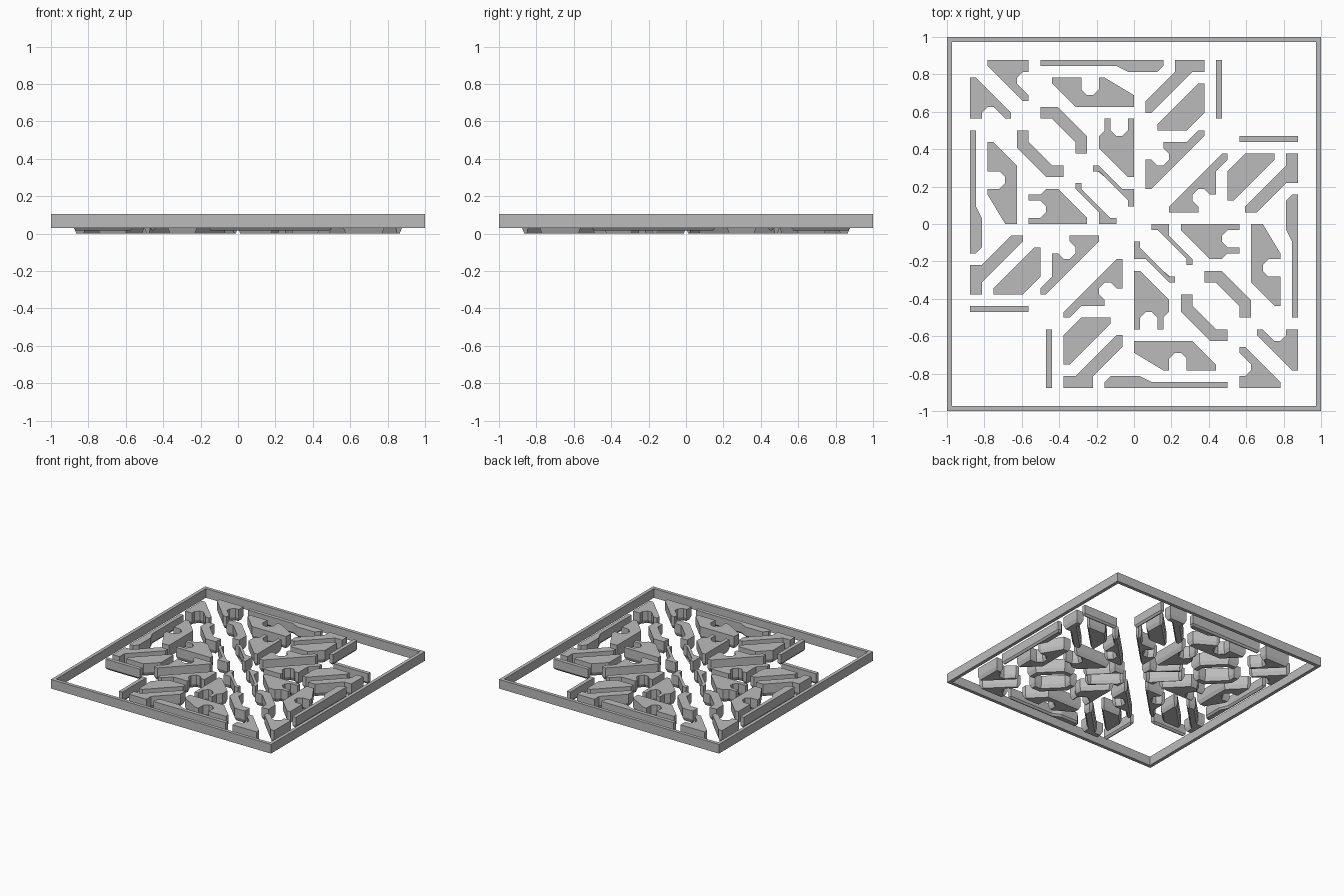
import bpy
import bmesh
from mathutils import Vector

if "Cube" in bpy.data.objects:
    bpy.data.objects.remove(bpy.data.objects["Cube"])

UNIT = 0.0313           # plan grid step
TOP, SHOULDER = 0.103, 0.03

grey = bpy.data.materials.new("grey")
grey.diffuse_color = (0.5, 0.5, 0.5, 1)
grey.use_nodes = True
grey.node_tree.nodes["Principled BSDF"].inputs["Base Color"].default_value = grey.diffuse_color


def finish(bm, name):
    bmesh.ops.recalc_face_normals(bm, faces=bm.faces)
    mesh = bpy.data.meshes.new(name)
    bm.to_mesh(mesh)
    bm.free()
    mesh.materials.append(grey)
    obj = bpy.data.objects.new(name, mesh)
    bpy.context.collection.objects.link(obj)
    return obj


def inset(points, d):
    """Mitred inward offset of a closed outline."""
    n = len(points)
    area = sum(points[i - 1].cross(points[i]) for i in range(n))
    sign = 1 if area > 0 else -1
    result = []
    for i, p in enumerate(points):
        a = (p - points[i - 1]).normalized()
        b = (points[(i + 1) % n] - p).normalized()
        na, nb = Vector((-a.y, a.x)) * sign, Vector((-b.y, b.x)) * sign
        result.append(p + (na + nb) * d / (1 + na.dot(nb)))
    return result


def piece(name, *outline, bottom=0.0):
    """Tile with a tapered underside, repeated across both diagonals."""
    pts = [Vector(p) * UNIT for p in outline]
    low = inset(pts, 0.012)
    n = len(pts)
    bm = bmesh.new()
    for place in (lambda x, y: (x, y), lambda x, y: (-y, -x),
                  lambda x, y: (y, x), lambda x, y: (-x, -y)):
        rings = [[bm.verts.new((*place(p.x, p.y), z)) for p in ring]
                 for ring, z in ((low, bottom), (pts, SHOULDER), (pts, TOP))]
        bm.faces.new(rings[0])
        bm.faces.new(rings[2])
        for r, s in zip(rings, rings[1:]):
            for i in range(n):
                bm.faces.new((r[i - 1], r[i], s[i], s[i - 1]))
    return finish(bm, name)


# Square border
bm = bmesh.new()
loops = [[bm.verts.new((sx * h, sy * h, z))
          for sx, sy in ((-1, -1), (1, -1), (1, 1), (-1, 1))]
         for h, z in ((1, 0.03), (1, 0.105), (0.972, 0.105), (0.972, 0.03))]
for k in range(4):
    r, s = loops[k - 1], loops[k]
    for i in range(4):
        bm.faces.new((r[i - 1], r[i], s[i], s[i - 1]))
finish(bm, "border_frame")

# Corner tiles and edge strips
piece("corner_tiles", (-25, 28), (-18, 28), (-18, 26), (-19, 26), (-20, 25),
      (-20, 24), (-18, 22), (-18, 21), (-19, 21), (-25, 27))
piece("edge_strips", (-16, 28), (5, 28), (5, 27), (4, 26), (-1, 26),
      (-3, 27), (-16, 27), bottom=0.015)
piece("short_strips", (14, 28), (15, 28), (15, 18), (14, 18), bottom=0.015)

# Notched tiles
piece("outer_notched_tiles", (-14, 25), (-9, 25), (-9, 23), (-8, 22), (-7, 22),
      (-6, 23), (-6, 25), (-5, 25), (0, 22), (0, 20), (-10, 20), (-14, 24))
piece("inner_notched_tiles", (-5, 18), (-4, 18), (-4, 16), (-3, 15), (-2, 15),
      (-1, 16), (-1, 18), (0, 18), (0, 8), (-1, 8), (-6, 13), (-6, 15), (-5, 16))
piece("hooked_tiles", (11, 16), (12, 16), (12, 15), (3, 6), (2, 6), (2, 11),
      (3, 11), (4, 10), (5, 10), (6, 11), (6, 12), (5, 13), (5, 14), (9, 14))

# Diagonal links
piece("bent_links", (-16, 20), (-13, 20), (-8, 15), (-8, 12), (-10, 12),
      (-10, 14), (-14, 18), (-16, 18))
piece("centre_links", (-7, 10), (-6, 10), (-2, 6), (0, 6), (0, 3), (-1, 3),
      (-1, 4), (-6, 9), (-7, 9))
piece("outer_links", (7, 28), (12, 28), (12, 26), (10, 26), (3, 19), (2, 19),
      (2, 21), (7, 26))
piece("wedge_tiles", (12, 24), (12, 19), (9, 16), (4, 16), (4, 17), (11, 24))
